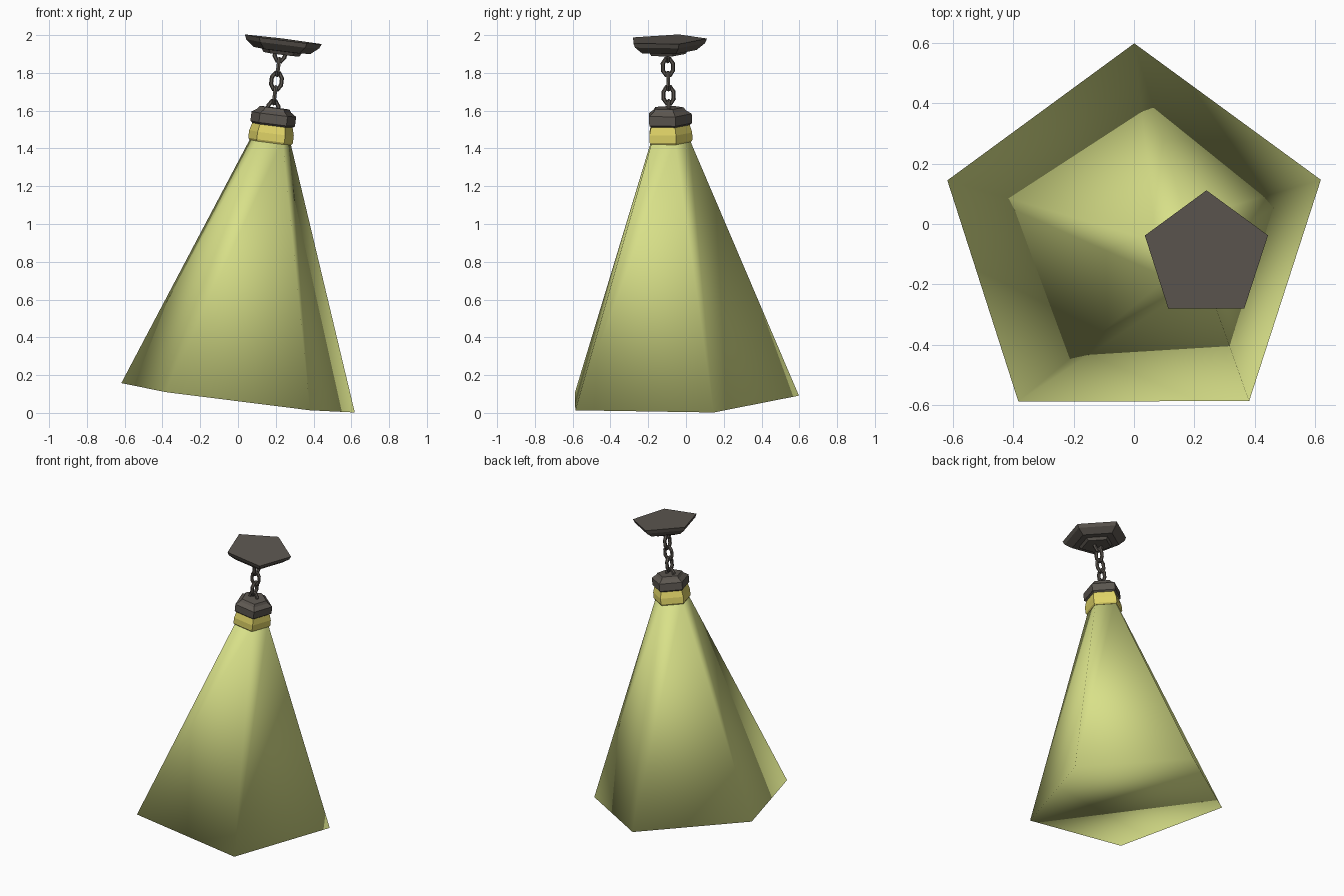
import bpy, bmesh, math
from mathutils import Vector, Matrix

if "Cube" in bpy.data.objects:
    bpy.data.objects.remove(bpy.data.objects["Cube"])

# The whole lamp hangs slightly askew: build along local z, then tilt
AXIS = Vector((0.126, -0.025, 1.0))
TILT = Matrix.Translation((0, -0.057, 0.075)) @ \
    Vector((0, 0, 1)).rotation_difference(AXIS).to_matrix().to_4x4()


def material(name, rgb):
    m = bpy.data.materials.new(name)
    m.diffuse_color = (*rgb, 1)
    m.use_nodes = True
    m.node_tree.nodes["Principled BSDF"].inputs["Base Color"].default_value = m.diffuse_color
    return m


GLOW = material("pale_yellow_green", (0.69, 0.75, 0.25))
GOLD = material("warm_yellow", (0.76, 0.67, 0.14))
IRON = material("dark_iron", (0.108, 0.095, 0.081))


def finish(name, bm, mat, smooth=False):
    bmesh.ops.recalc_face_normals(bm, faces=bm.faces)
    bm.transform(TILT)
    me = bpy.data.meshes.new(name)
    bm.to_mesh(me)
    bm.free()
    me.materials.append(mat)
    for p in me.polygons:
        p.use_smooth = smooth
    ob = bpy.data.objects.new(name, me)
    bpy.context.collection.objects.link(ob)
    return ob


def five_sided(name, profile, mat, smooth=False):
    """Stack of pentagon rings (radius, height), capped at both ends."""
    bm = bmesh.new()
    rings = []
    for r, h in profile:
        rings.append([bm.verts.new((r * math.cos(a), r * math.sin(a), h))
                      for a in (math.pi / 2 + k * math.tau / 5 for k in range(5))])
    for lo, hi in zip(rings, rings[1:]):
        for k in range(5):
            j = (k + 1) % 5
            bm.faces.new((lo[k], lo[j], hi[j], hi[k]))
    bm.faces.new(rings[0])
    bm.faces.new(rings[-1])
    return finish(name, bm, mat, smooth)


def chain_link(name, height, turned):
    """Low-poly oval ring, alternately turned a quarter."""
    bm = bmesh.new()
    n, m, tube = 8, 6, 0.0115
    rings = []
    for i in range(n):
        a = math.tau * (i + 0.5) / n
        ring = []
        for j in range(m):
            b = math.tau * j / m
            x = (0.029 + tube * math.cos(b)) * math.cos(a)
            z = (0.047 + tube * math.cos(b)) * math.sin(a)
            ring.append(bm.verts.new((x, tube * math.sin(b), z)))
        rings.append(ring)
    for i in range(n):
        p, q = rings[i], rings[(i + 1) % n]
        for j in range(m):
            k = (j + 1) % m
            bm.faces.new((p[j], q[j], q[k], p[k]))
    if turned:
        bm.transform(Matrix.Rotation(math.pi / 2, 4, 'Z'))
    bm.transform(Matrix.Translation((-0.008, 0.005, height)))
    return finish(name, bm, IRON)


# Closed, softly shaded cone of light
five_sided("light_cone", [(0.655, 0), (0.107, 1.39)], GLOW, True)

# Glowing collar
five_sided("lamp_collar", [(0.118, 1.368), (0.125, 1.378), (0.125, 1.418),
                           (0.110, 1.470)], GOLD)

# Iron cap over the collar
five_sided("lamp_cap", [(0.112, 1.458), (0.125, 1.468), (0.125, 1.518),
                        (0.095, 1.537), (0.083, 1.553)], IRON)

# Chain, with the end links half sunk into cap and ceiling plate
for i in range(5):
    chain_link(f"chain_link_{i + 1}", 1.543 + 0.0755 * i, i % 2 == 1)

# Ceiling plate
five_sided("ceiling_plate", [(0.100, 1.838), (0.113, 1.856), (0.160, 1.858),
                             (0.205, 1.893), (0.216, 1.917)], IRON)
